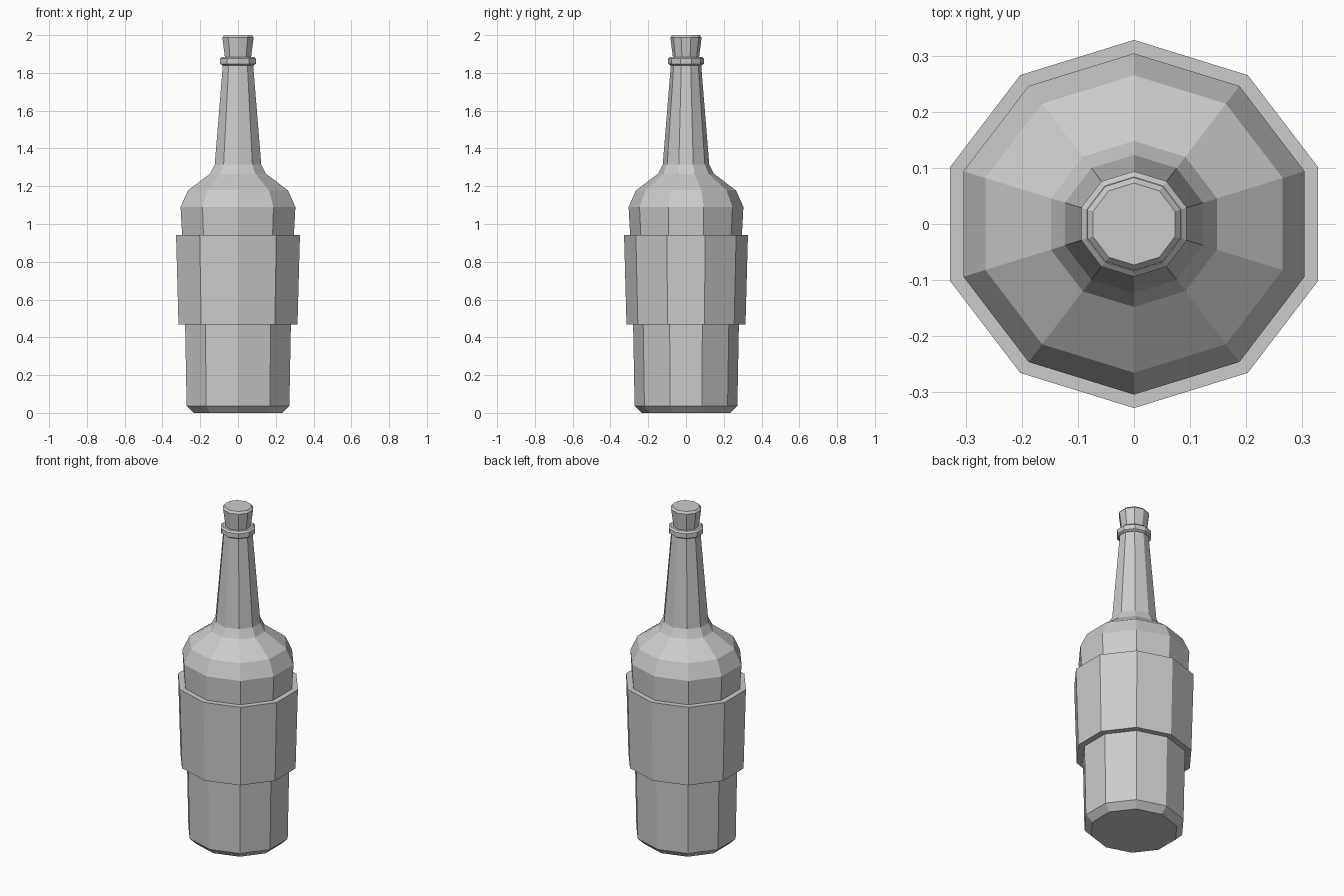
import bpy
import bmesh
import math

SIDES = 10
WIDEN = 1 / math.cos(math.pi / SIDES)  # makes width across x equal depth across y

cube = bpy.data.objects.get("Cube")
if cube:
    bpy.data.objects.remove(cube, do_unlink=True)

grey = bpy.data.materials.new("plain_grey")
grey.use_nodes = True
colour = (0.6, 0.6, 0.6, 1)
grey.diffuse_color = colour
grey.node_tree.nodes["Principled BSDF"].inputs["Base Color"].default_value = colour


def lathe(name, profile, capped=True):
    """Turn (radius, height) points into a flat-faced ten-sided part."""
    bm = bmesh.new()
    rings = []
    for r, z in profile:
        ring = []
        for i in range(SIDES):
            a = math.pi / 2 + math.tau * i / SIDES
            ring.append(bm.verts.new((r * WIDEN * math.cos(a), r * math.sin(a), z)))
        rings.append(ring)
    for low, high in zip(rings, rings[1:]):
        for i in range(SIDES):
            j = (i + 1) % SIDES
            bm.faces.new((low[i], low[j], high[j], high[i]))
    if capped:
        bm.faces.new(rings[0][::-1])
        bm.faces.new(rings[-1])
    mesh = bpy.data.meshes.new(name)
    bm.to_mesh(mesh)
    bm.free()
    mesh.materials.append(grey)
    obj = bpy.data.objects.new(name, mesh)
    bpy.context.collection.objects.link(obj)
    return obj


# Bottle: chamfered foot, tapered body, shoulder and neck
lathe("bottle", [
    (0.235, 0), (0.272, 0.037), (0.28, 0.465), (0.296, 0.943), (0.304, 1.09),
    (0.265, 1.178), (0.148, 1.266), (0.123, 1.316), (0.08, 1.845),
])

# Sleeve wrapped round the body, its rims running into the bottle
lathe("sleeve", [
    (0.275, 0.467), (0.315, 0.467), (0.328, 0.943), (0.29, 0.943),
], capped=False)

# Collar round the mouth
lathe("collar", [
    (0.083, 1.84), (0.094, 1.848), (0.094, 1.876), (0.084, 1.885),
])

# Stopper flaring towards its chamfered top
lathe("stopper", [
    (0.069, 1.88), (0.083, 1.988), (0.073, 2.0),
])
